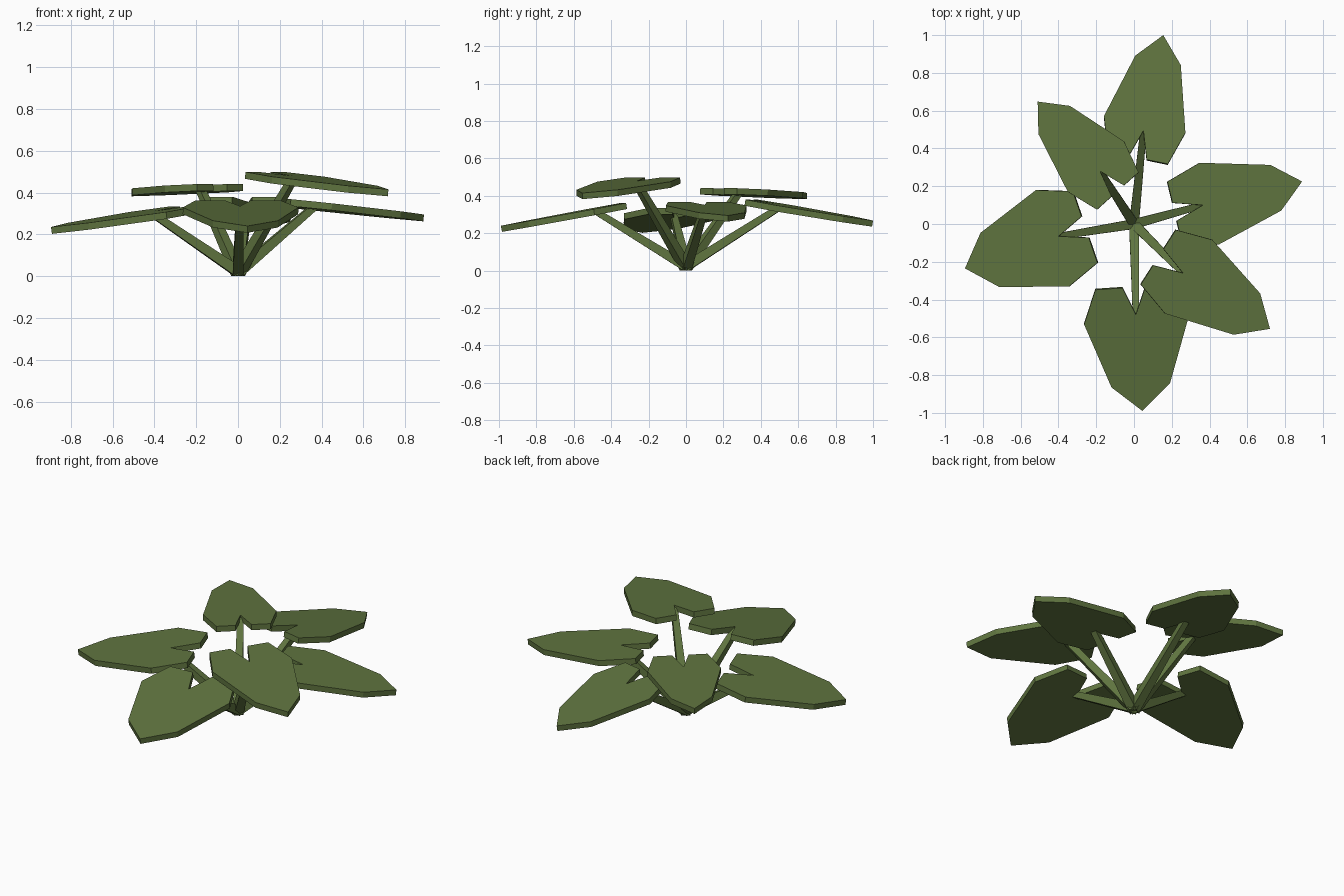
import bpy, bmesh
from mathutils import Vector

if "Cube" in bpy.data.objects:
    bpy.data.objects.remove(bpy.data.objects["Cube"])

green = bpy.data.materials.new("leaf green")
green.diffuse_color = (0.115, 0.175, 0.05, 1)
green.use_nodes = True
green.node_tree.nodes["Principled BSDF"].inputs["Base Color"].default_value = green.diffuse_color

THICK = 0.033
# half outline of a heart leaf: (along / length, across / half width)
HALF = [(-0.285, 0.22), (-0.285, 0.74), (0.065, 1.0), (0.735, 0.56)]
UP = Vector((0, 0, 1))


def make(name, bm):
    bmesh.ops.recalc_face_normals(bm, faces=bm.faces)
    me = bpy.data.meshes.new(name)
    bm.to_mesh(me)
    bm.free()
    me.materials.append(green)
    bpy.context.collection.objects.link(bpy.data.objects.new(name, me))


def leaf(name, notch, tip, half_width):
    notch, tip = Vector(notch), Vector(tip)
    along = tip - notch
    side = along.cross(UP).normalized() * half_width
    normal = side.cross(along).normalized()
    outline = [(0, 0)] + HALF + [(1, 0)] + [(a, -s) for a, s in reversed(HALF)]
    bm = bmesh.new()
    top = [bm.verts.new(notch + along * a + side * s) for a, s in outline]
    low = [bm.verts.new(v.co - normal * THICK) for v in top]
    n = len(top)
    for i in range(n):
        j = (i + 1) % n
        bm.faces.new((top[i], top[j], low[j], low[i]))
    # blade halves meet along the midrib from notch to tip
    for ring in (top, low):
        bm.faces.new(ring[:6])
        bm.faces.new([ring[0]] + ring[5:])
    make(name, bm)


def stem(name, notch):
    end = Vector(notch) - UP * THICK * 0.6
    d = end.normalized()
    side = d.cross(UP).normalized()
    w = side.cross(d)
    r0, r1 = 0.026, 0.017
    start = UP * (r0 * abs(w.z))
    bm = bmesh.new()
    rings = []
    for p, r in ((start, r0), (end, r1)):
        rings.append([bm.verts.new(p + side * a * r + w * b * r)
                      for a, b in ((1, 1), (-1, 1), (-1, -1), (1, -1))])
    for i in range(4):
        j = (i + 1) % 4
        bm.faces.new((rings[0][i], rings[0][j], rings[1][j], rings[1][i]))
    for ring in rings:
        bm.faces.new(ring)
    make(name, bm)


# notch point, tip point, half width of every leaf
LEAVES = {
    "back": ((0.05, 0.495, 0.355), (0.155, 1.0, 0.268), 0.22),
    "front": ((0.01, -0.48, 0.335), (0.045, -0.99, 0.24), 0.277),
    "right": ((0.365, 0.10, 0.352), (0.89, 0.225, 0.295), 0.222),
    "front_right": ((0.26, -0.26, 0.48), (0.72, -0.555, 0.415), 0.232),
    "left": ((-0.40, -0.065, 0.312), (-0.895, -0.235, 0.235), 0.27),
    "back_left": ((-0.18, 0.28, 0.435), (-0.51, 0.648, 0.415), 0.20),
}
for key, (notch, tip, width) in LEAVES.items():
    leaf(key + "_leaf", notch, tip, width)
    stem(key + "_stem", notch)
